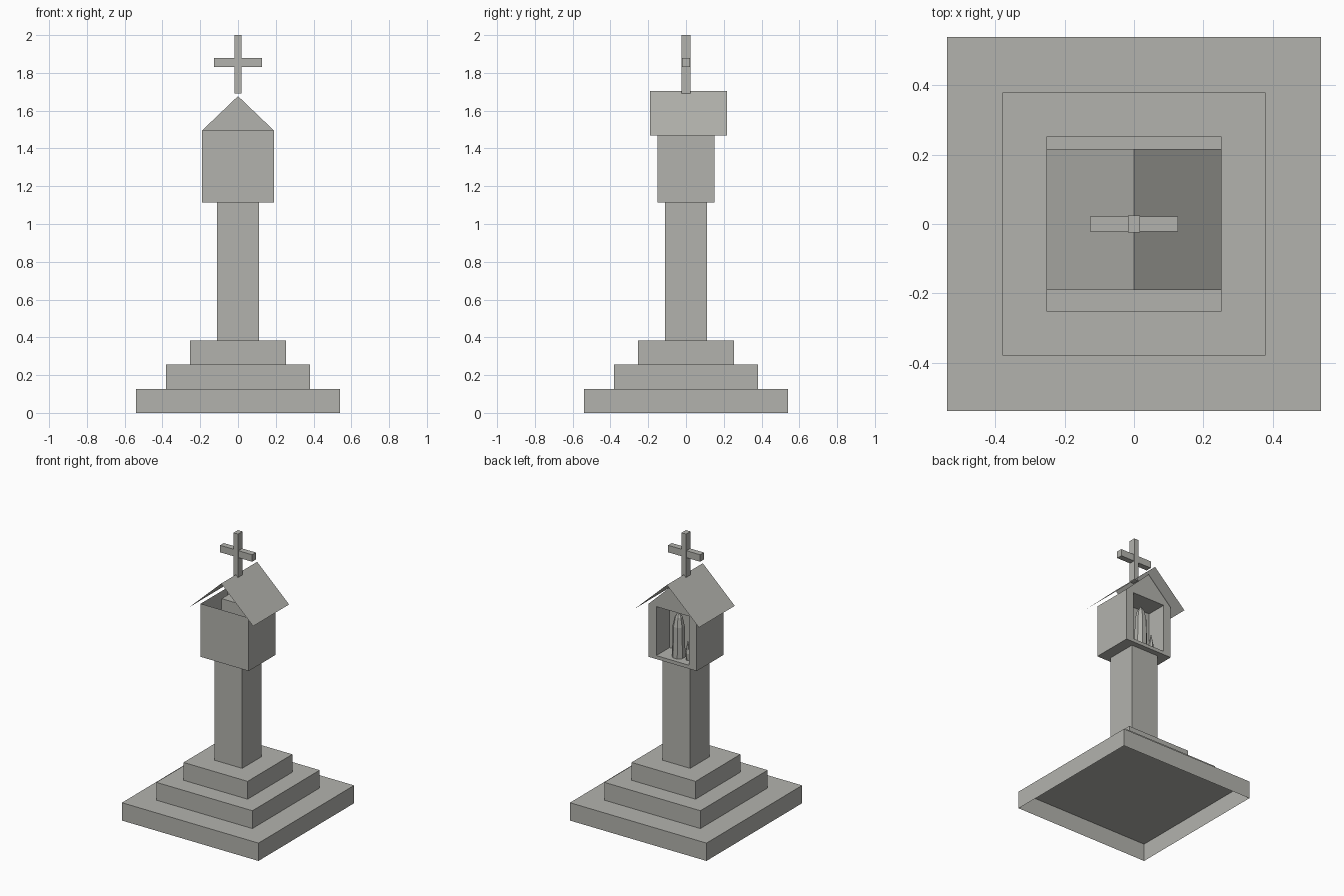
import bpy, bmesh, math

if "Cube" in bpy.data.objects:
    bpy.data.objects.remove(bpy.data.objects["Cube"])

stone = bpy.data.materials.new("grey stone")
stone.diffuse_color = (0.45, 0.45, 0.42, 1)
stone.use_nodes = True
stone.node_tree.nodes["Principled BSDF"].inputs["Base Color"].default_value = stone.diffuse_color


def finish(name, bm, fix_normals=True):
    bmesh.ops.remove_doubles(bm, verts=bm.verts, dist=0.0005)
    if fix_normals:
        bmesh.ops.recalc_face_normals(bm, faces=bm.faces)
    mesh = bpy.data.meshes.new(name)
    bm.to_mesh(mesh)
    bm.free()
    mesh.materials.append(stone)
    obj = bpy.data.objects.new(name, mesh)
    bpy.context.collection.objects.link(obj)
    return obj


def block(name, hx, hy, z0, z1, open_bottom=False):
    bm = bmesh.new()
    bmesh.ops.create_cube(bm, size=1)
    for v in bm.verts:
        v.co = (v.co.x * 2 * hx, v.co.y * 2 * hy, z0 if v.co.z < 0 else z1)
    if open_bottom:
        bm.normal_update()
        low = [f for f in bm.faces if f.normal.z < -0.9]
        bmesh.ops.delete(bm, geom=low, context='FACES')
    return finish(name, bm, False)


def face(bm, *points):
    bm.faces.new([bm.verts.new(p) for p in points])


def rect(hx, y, z0, z1):
    return [(-hx, y, z0), (hx, y, z0), (hx, y, z1), (-hx, y, z1)]


def lathe(name, x, y, profile, sides):
    bm = bmesh.new()
    for i in range(sides):
        a, b = (math.tau * (i + k + 0.5) / sides for k in (0, 1))
        for (r0, z0), (r1, z1) in zip(profile, profile[1:]):
            pts = [(x + r * math.cos(t), y + r * math.sin(t), z)
                   for r, t, z in ((r0, a, z0), (r0, b, z0), (r1, b, z1), (r1, a, z1))]
            face(bm, *(pts if r1 > 0 else pts[:3]))
    return finish(name, bm)


# stepped base, hollow underneath
for i, half in enumerate((0.54, 0.38, 0.253)):
    block(f"base_step_{i + 1}", half, half, 0.1275 * i, 0.1275 * (i + 1), True)

# column
block("column", 0.11, 0.11, 0.3825, 1.115, True)

# shrine house: open on top, gable and recessed niche at the back
bm = bmesh.new()
front = rect(0.19, -0.15, 1.115, 1.495)
back = rect(0.19, 0.15, 1.115, 1.495)
mouth = rect(0.13, 0.15, 1.14, 1.49)
inner = rect(0.13, 0.0, 1.14, 1.49)
face(bm, *front)
for i in range(4):
    j = (i + 1) % 4
    if i != 2:
        face(bm, front[j], front[i], back[i], back[j])   # floor and side walls
    face(bm, back[j], back[i], mouth[i], mouth[j])       # back frame
    face(bm, mouth[j], mouth[i], inner[i], inner[j])     # niche sides
face(bm, *inner[::-1])                                   # niche rear wall
face(bm, back[2], back[3], (0, 0.15, 1.677))             # gable
finish("shrine_house", bm)

# thin overhanging roof
bm = bmesh.new()
for s in (-1, 1):
    pts = [(0, -0.19, 1.705), (s * 0.253, -0.19, 1.468),
           (s * 0.253, 0.216, 1.468), (0, 0.216, 1.705)]
    face(bm, *(pts if s > 0 else pts[::-1]))
finish("roof", bm, False)

# figure and small vase in the niche
lathe("niche_figure", 0.005, 0.075,
      [(0.045, 1.14), (0.042, 1.25), (0.04, 1.36), (0.026, 1.425), (0, 1.465)], 8)
lathe("niche_vase", -0.075, 0.085,
      [(0.012, 1.14), (0.018, 1.19), (0.008, 1.24), (0, 1.28)], 6)

# cross
block("cross_post", 0.018, 0.025, 1.69, 2.0)
block("cross_arm", 0.127, 0.021, 1.83, 1.88)
